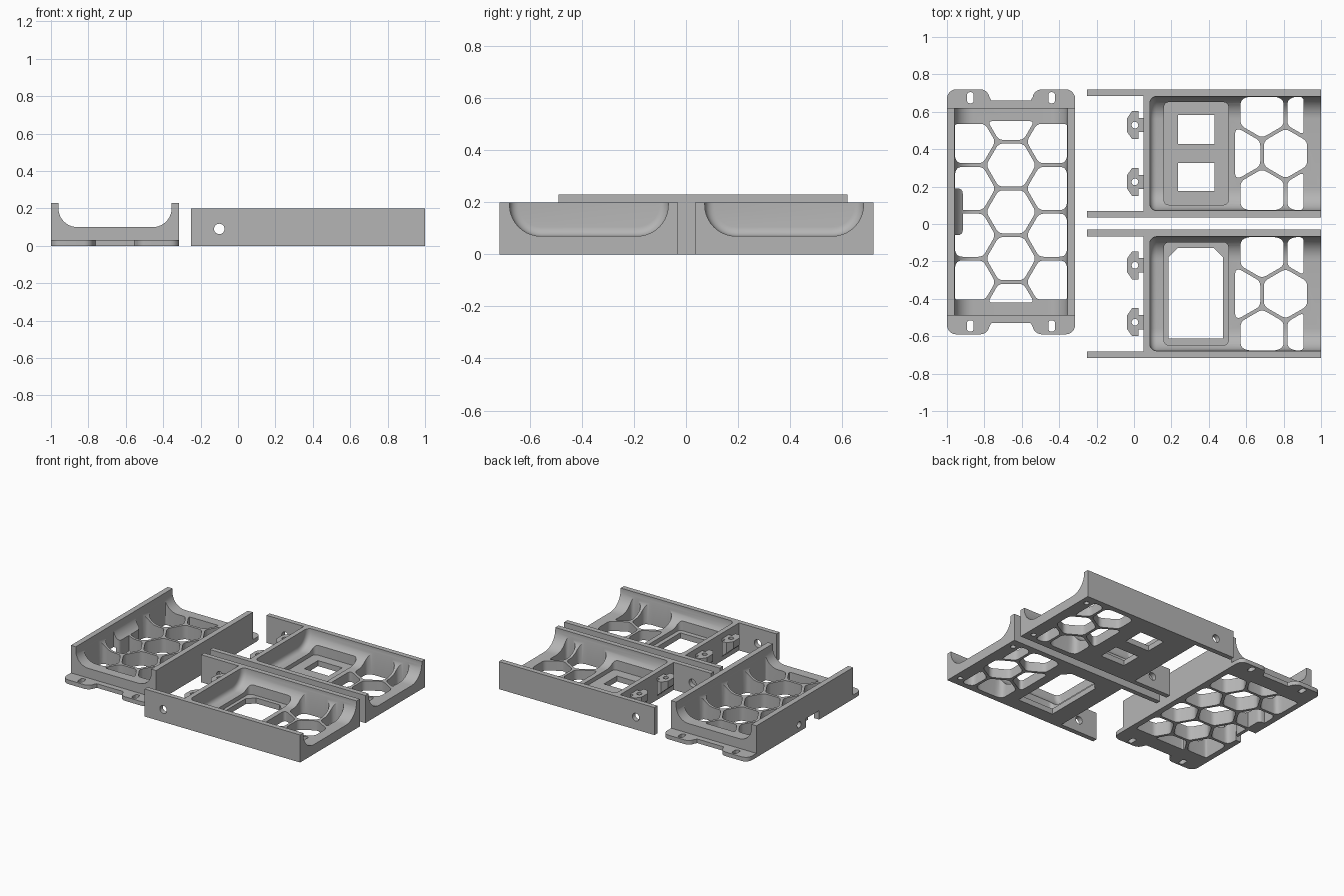
import bpy, bmesh, math
from mathutils import Vector

if "Cube" in bpy.data.objects:
    bpy.data.objects.remove(bpy.data.objects["Cube"])

grey = bpy.data.materials.new("plain_grey")
grey.diffuse_color = (0.46, 0.46, 0.46, 1)
grey.use_nodes = True
grey.node_tree.nodes["Principled BSDF"].inputs["Base Color"].default_value = grey.diffuse_color


def rect(x0, x1, y0, y1):
    return [(x0, y0), (x1, y0), (x1, y1), (x0, y1)]


def arc(cx, cy, r, a0, a1, n=10):
    return [(cx + r * math.cos(math.radians(a0 + (a1 - a0) * i / n)),
             cy + r * math.sin(math.radians(a0 + (a1 - a0) * i / n))) for i in range(n + 1)]


def clip(poly, axis, limit, sign):
    """Keep the part of a polygon where sign * coordinate <= sign * limit."""
    out = []
    for a, b in zip(poly, poly[1:] + poly[:1]):
        da, db = sign * (a[axis] - limit), sign * (b[axis] - limit)
        if da <= 0:
            out.append(a)
        if da * db < 0:
            t = da / (da - db)
            out.append((a[0] + t * (b[0] - a[0]), a[1] + t * (b[1] - a[1])))
    return out


def rounded(poly, r, n=4):
    """Round every corner of a polygon."""
    out = []
    for i, p in enumerate(poly):
        p, a, b = Vector(p), Vector(poly[i - 1]), Vector(poly[(i + 1) % len(poly)])
        s = p + (a - p).normalized() * min(r, (a - p).length * 0.45)
        e = p + (b - p).normalized() * min(r, (b - p).length * 0.45)
        for k in range(n + 1):
            t = k / n
            out.append(tuple(s * (1 - t) ** 2 + p * 2 * t * (1 - t) + e * t * t))
    return out


def prism(name, polys, lo, hi, axis="z"):
    """Extrude outlines along z, or along x / y when the outline is a cross-section."""
    place = {"z": lambda p, h: (p[0], p[1], h), "y": lambda p, h: (p[0], h, p[1]),
             "x": lambda p, h: (h, p[0], p[1])}[axis]
    bm = bmesh.new()
    for poly in polys:
        base = bm.faces.new([bm.verts.new(place(p, lo)) for p in poly])
        ext = bmesh.ops.extrude_face_region(bm, geom=[base])["geom"]
        shift = Vector(place((0, 0), hi - lo))
        bmesh.ops.translate(bm, vec=shift, verts=[v for v in ext if isinstance(v, bmesh.types.BMVert)])
    return finish(name, bm)


def finish(name, bm):
    bmesh.ops.recalc_face_normals(bm, faces=bm.faces)
    me = bpy.data.meshes.new(name)
    bm.to_mesh(me)
    bm.free()
    me.materials.append(grey)
    ob = bpy.data.objects.new(name, me)
    bpy.context.collection.objects.link(ob)
    return ob


def boolean(ob, tool, op="DIFFERENCE"):
    m = ob.modifiers.new("cut", "BOOLEAN")
    m.operation, m.solver, m.object = op, "EXACT", tool
    bpy.context.view_layer.objects.active = ob
    bpy.ops.object.modifier_apply(modifier=m.name)
    bpy.data.objects.remove(tool)


def smooth(ob):
    bpy.ops.object.select_all(action="DESELECT")
    ob.select_set(True)
    bpy.context.view_layer.objects.active = ob
    bpy.ops.object.shade_smooth_by_angle(angle=math.radians(30))


def hexes(centres, turn, box):
    """Rounded hexagon outlines, clipped to a box."""
    out = []
    for cx, cy in centres:
        p = arc(cx, cy, 0.133, turn, turn + 300, 5)
        for axis, limit, sign in ((0, box[0], -1), (0, box[1], 1), (1, box[2], -1), (1, box[3], 1)):
            p = clip(p, axis, limit, sign)
        out.append(rounded(p, 0.025))
    return out


# ---- long tray: channel section with curved inner corners
CX, CY = -0.6575, 0.065
section = ([(-1, 0), (-0.315, 0), (-0.315, 0.23), (-0.355, 0.23)]
           + arc(-0.455, 0.2, 0.1, 0, -90) + arc(-0.86, 0.2, 0.1, -90, -180) + [(-0.96, 0.23), (-1, 0.23)])
tray = prism("long_tray", [section], CY - 0.555, CY + 0.555, "y")

# hexagon openings, leaving a solid block beside the side port
mid = [(CX, CY + 0.25 * i) for i in (-2, -1, 0, 1, 2)]
side = [(CX + s * 0.2165, CY + 0.25 * i) for s in (-1, 1) for i in (-1.5, -0.5, 0.5, 1.5)]
cutter = prism("hex_cutter", hexes(mid, 0, (-0.958, -0.357, -0.42, 0.55))
               + hexes(side, 0, (-0.958, -0.357, -0.405, 0.535)), -0.1, 0.4)
boolean(cutter, prism("block", [rounded(rect(-1.1, -0.915, -0.06, 0.19), 0.03)], -0.2, 0.5))
boolean(tray, cutter)
# side port and button hole in the outer wall
boolean(tray, prism("port", [rect(-0.1, 0.05, -0.1, 0.065)], -1.1, -0.94, "x"))
boolean(tray, prism("button", [arc(0.13, 0.05, 0.022, 0, 345, 23)], -1.1, -0.94, "x"))
smooth(tray)

# end flanges with two slotted lobes each
for s, name in ((1, "back_flange"), (-1, "front_flange")):
    half = [(0.3425, 0.555), (0.3425, 0.605)] + arc(0.2925, 0.605, 0.05, 0, 90, 6)
    half += arc(0.165, 0.605, 0.05, 90, 170, 6) + [(0.105, 0.595)]
    outline = half + [(-x, y) for x, y in reversed(half)]
    flange = prism(name, [[(CX + x, CY + s * y) for x, y in outline]], 0, 0.03)
    slots = [rounded(rect(CX + k * 0.2175 - 0.018, CX + k * 0.2175 + 0.018,
                          CY + s * 0.61 - 0.03, CY + s * 0.61 + 0.03), 0.018) for k in (-1, 1)]
    boolean(flange, prism("slots", slots, -0.1, 0.1))
    smooth(flange)


def cavity(yc):
    """Open-ended trough with filleted sides and a filleted closed end."""
    bm = bmesh.new()
    bmesh.ops.create_cube(bm, size=1)
    for v in bm.verts:
        v.co = (0.085 if v.co.x < 0 else 1.2, yc + (0.305 if v.co.y > 0 else -0.305), 0.07 if v.co.z < 0 else 0.4)
    low = [e for e in bm.edges if all(v.co.z < 0.1 for v in e.verts) and abs(e.verts[0].co.x - e.verts[1].co.x) > 1]
    bmesh.ops.bevel(bm, geom=low, offset=0.12, segments=10, profile=0.5, affect="EDGES")
    end = [e for e in bm.edges if all(v.co.x < 0.1 for v in e.verts) and min(v.co.z for v in e.verts) < 0.39]
    bmesh.ops.bevel(bm, geom=end, offset=0.035, segments=5, profile=0.5, affect="EDGES")
    return finish("trough", bm)


def short_tray(name, yc, windows):
    w, t = 0.3425, 0.035
    plan = [(-0.25, -w), (1, -w), (1, w), (-0.25, w), (-0.25, w - t), (0.05, w - t), (0.05, t - w), (-0.25, t - w)]
    ob = prism(name, [[(x, yc + y) for x, y in plan]], 0, 0.2)
    boolean(ob, cavity(yc))
    # sunken pad in the floor with its openings
    boolean(ob, prism("pad", [rounded(rect(0.16, 0.505, yc - 0.275, yc + 0.275), 0.03)], 0.04, 0.4))
    boolean(ob, prism("windows", [[(x, yc + y) for x, y in p] for p in windows], -0.1, 0.2))
    # hexagon openings
    cells = [(0.81, 0), (0.56, 0)] + [(x, s * 0.2165) for x in (0.685, 0.935) for s in (-1, 1)]
    box = (0.54, 0.927, yc - 0.303, yc + 0.303)
    pts = [(x, yc + y) for x, y in cells]
    outlines = hexes(pts[:4], 30, box) + hexes(pts[4:], 30, (0.54, 0.907) + box[2:])
    boolean(ob, prism("hex_cutter", outlines, -0.1, 0.4))
    # pivot holes through the arms, blind screw holes underneath
    boolean(ob, prism("pivot", [arc(-0.1, 0.09, 0.028, 0, 345, 23)], yc - 0.5, yc + 0.5, "y"))
    boolean(ob, prism("screws", [arc(0.95, yc + s * 0.27, 0.018, 0, 337.5, 15) for s in (-1, 1)], -0.1, 0.04))
    smooth(ob)

    # screw bosses on the closed end, with a sloped underside
    for i, s in enumerate((-1, 1)):
        by = yc + s * 0.152
        half = [(0.055, 0.038), (0.025, 0.038), (0.025, 0.075), (-0.01, 0.075), (-0.038, 0.035)]
        outline = [(x, by + y) for x, y in half] + [(x, by - y) for x, y in reversed(half)]
        boss = prism(f"{name}_boss_{i + 1}", [outline], 0.03, 0.16)
        boolean(boss, prism("slope", [[(-0.1, -0.1), (0.05, -0.1), (0.05, 0.03), (-0.04, 0.11), (-0.1, 0.11)]],
                            by - 0.2, by + 0.2, "y"))
        boolean(boss, prism("bore", [arc(0.005, by, 0.018, 0, 337.5, 15)], 0, 0.3))
        smooth(boss)


# ---- two short trays: one with twin windows, one with a large opening
short_tray("window_tray", 0.377, [rect(0.235, 0.43, 0.05, 0.205), rect(0.235, 0.43, -0.2, -0.05)])
short_tray("opening_tray", -0.373, [[(0.185, -0.24), (0.475, -0.24), (0.475, 0.195), (0.425, 0.245),
                                     (0.235, 0.245), (0.185, 0.195)]])
